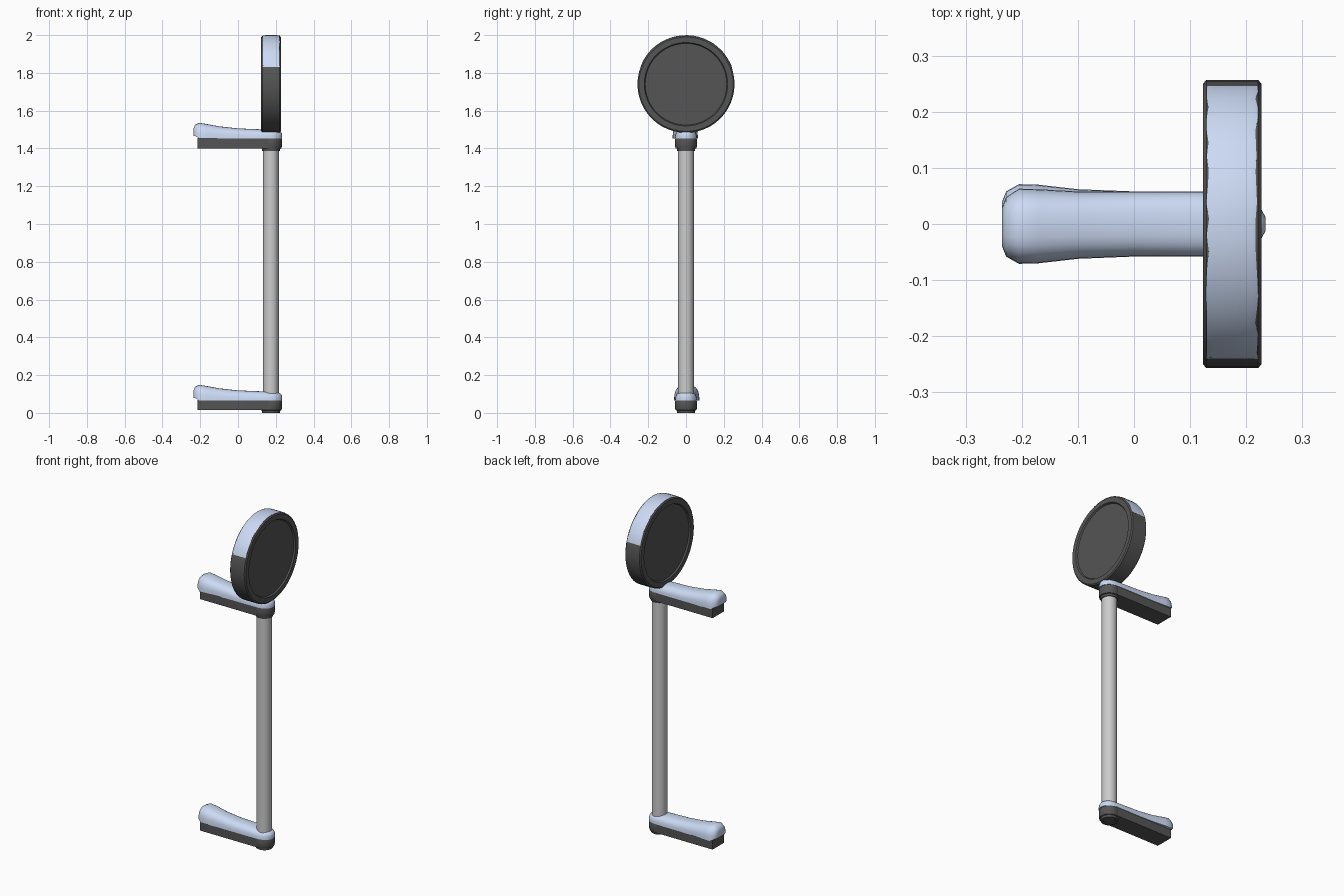
import bpy, bmesh, random
from math import sin, cos, pi, radians
from mathutils import Matrix

if "Cube" in bpy.data.objects:
    bpy.data.objects.remove(bpy.data.objects["Cube"])

random.seed(4)
PX = 0.175          # pole axis
LIFT = 1.387        # distance between the two brackets


def material(name, rgb):
    m = bpy.data.materials.new(name)
    m.diffuse_color = (*rgb, 1)
    m.use_nodes = True
    m.node_tree.nodes["Principled BSDF"].inputs["Base Color"].default_value = m.diffuse_color
    return m


DARK = material("dark_metal", (0.09, 0.09, 0.09))
SNOW = material("snow", (0.6, 0.7, 0.9))


def finish(name, bm, mat=None, angle=35):
    bmesh.ops.recalc_face_normals(bm, faces=bm.faces)
    me = bpy.data.meshes.new(name)
    bm.to_mesh(me)
    bm.free()
    ob = bpy.data.objects.new(name, me)
    bpy.context.collection.objects.link(ob)
    if mat:
        me.materials.append(mat)
    bpy.ops.object.select_all(action='DESELECT')
    ob.select_set(True)
    bpy.context.view_layer.objects.active = ob
    bpy.ops.object.shade_smooth_by_angle(angle=radians(angle))
    return ob


def skin(bm, rings, closed=True):
    """Bridge rings of points and cap both ends."""
    vs = [[bm.verts.new(p) for p in r] for r in rings]
    n = len(vs[0])
    for a, b in zip(vs, vs[1:]):
        for i in range(n):
            j = (i + 1) % n
            bm.faces.new((a[i], a[j], b[j], b[i]))
    bm.faces.new(vs[0])
    bm.faces.new(vs[-1])


def lathe(name, profile, mat=None, n=32, matrix=Matrix.Translation((PX, 0, 0))):
    bm = bmesh.new()
    skin(bm, [[(r * cos(2 * pi * i / n), r * sin(2 * pi * i / n), h)
               for i in range(n)] for r, h in profile])
    bm.transform(matrix)
    return finish(name, bm, mat)


def bracket(name, z):
    # flat arm whose pole end is rounded
    outline = [(-0.215, 0.055), (-0.215, -0.055)]
    outline += [(PX + 0.055 * cos(a), 0.055 * sin(a))
                for a in [-pi / 2 + pi * i / 14 for i in range(15)]]
    bm = bmesh.new()
    skin(bm, [[(x, y, z + h) for x, y in outline] for h in (0.014, 0.067)])
    finish(name + "_arm", bm, DARK)
    # collar around the pole, with a narrower lip below
    lathe(name + "_collar", [(0.032, z + 0.004), (0.036, z), (0.047, z), (0.049, z + 0.012),
                             (0.054, z + 0.015), (0.057, z + 0.022), (0.057, z + 0.062),
                             (0.052, z + 0.072), (0.042, z + 0.076)], DARK)


def snow_drift(name, z, side):
    # stations: x, half width, top height, sideways shift
    stations = [(-0.235, 0.035, 0.120, 0.005), (-0.228, 0.053, 0.138, 0.005),
                (-0.205, 0.067, 0.149, 0.004), (-0.17, 0.066, 0.143, 0.004),
                (-0.10, 0.060, 0.130, 0.002), (0.0, 0.058, 0.119, 0),
                (0.10, 0.058, 0.115, 0), (0.175, 0.057, 0.112, 0),
                (0.205, 0.049, 0.110, 0), (0.224, 0.032, 0.103, 0),
                (0.234, 0.013, 0.092, 0)]
    rings = []
    for x, w, top, shift in stations:
        base = 0.066 if x > -0.21 else 0.080
        ring = []
        for i in range(15):
            a = pi * i / 14
            c, s = cos(a), sin(a)
            y = w * (abs(c) ** 0.75) * (1 if c > 0 else -1) + shift * side
            ring.append((x, y, z + base + (top - base) * s ** 0.75))
        rings.append(ring)
    bm = bmesh.new()
    skin(bm, rings)
    finish(name, bm, SNOW, 60)


# Pole and short neck carrying the disc
lathe("pole", [(0.042, 0.03), (0.042, LIFT + 0.03)], n=24)
lathe("disc_neck", [(0.03, LIFT + 0.05), (0.03, 1.51)], DARK, 20)

for label, z, side in (("lower_bracket", 0, 1), ("upper_bracket", LIFT, -1)):
    bracket(label, z)
    snow_drift(label + "_snow", z, side)

# Round sign: raised rim with recessed faces on both sides
half = [(0.216, 0.043), (0.221, 0.052), (0.250, 0.052), (0.257, 0.046)]
profile = [(r, -h) for r, h in half] + [(r, h) for r, h in reversed(half)]
lathe("disc_sign", profile, DARK, 48,
      Matrix.Translation((PX, 0, 1.74)) @ Matrix.Rotation(pi / 2, 4, 'Y'))

# Thin snow cap over the top of the rim, with a ragged border
bm = bmesh.new()
rings = []
N = 22
for k in range(N + 1):
    a = radians(17 + 142 * k / N)
    end = k in (0, N)
    w0 = 0.047 - random.uniform(0, 0.006)
    w1 = 0.047 - random.uniform(0, 0.006)
    r = 0.257 if end else 0.2605 - random.uniform(0, 0.0015)
    rings.append([(PX + x, rr * cos(a), 1.74 + rr * sin(a)) for x, rr in
                  ((-w0, 0.25), (-w0, 0.2575), (-w0 * 0.75, r), (w1 * 0.75, r),
                   (w1, 0.2575), (w1, 0.25))])
skin(bm, rings)
finish("disc_snow_cap", bm, SNOW, 30)
